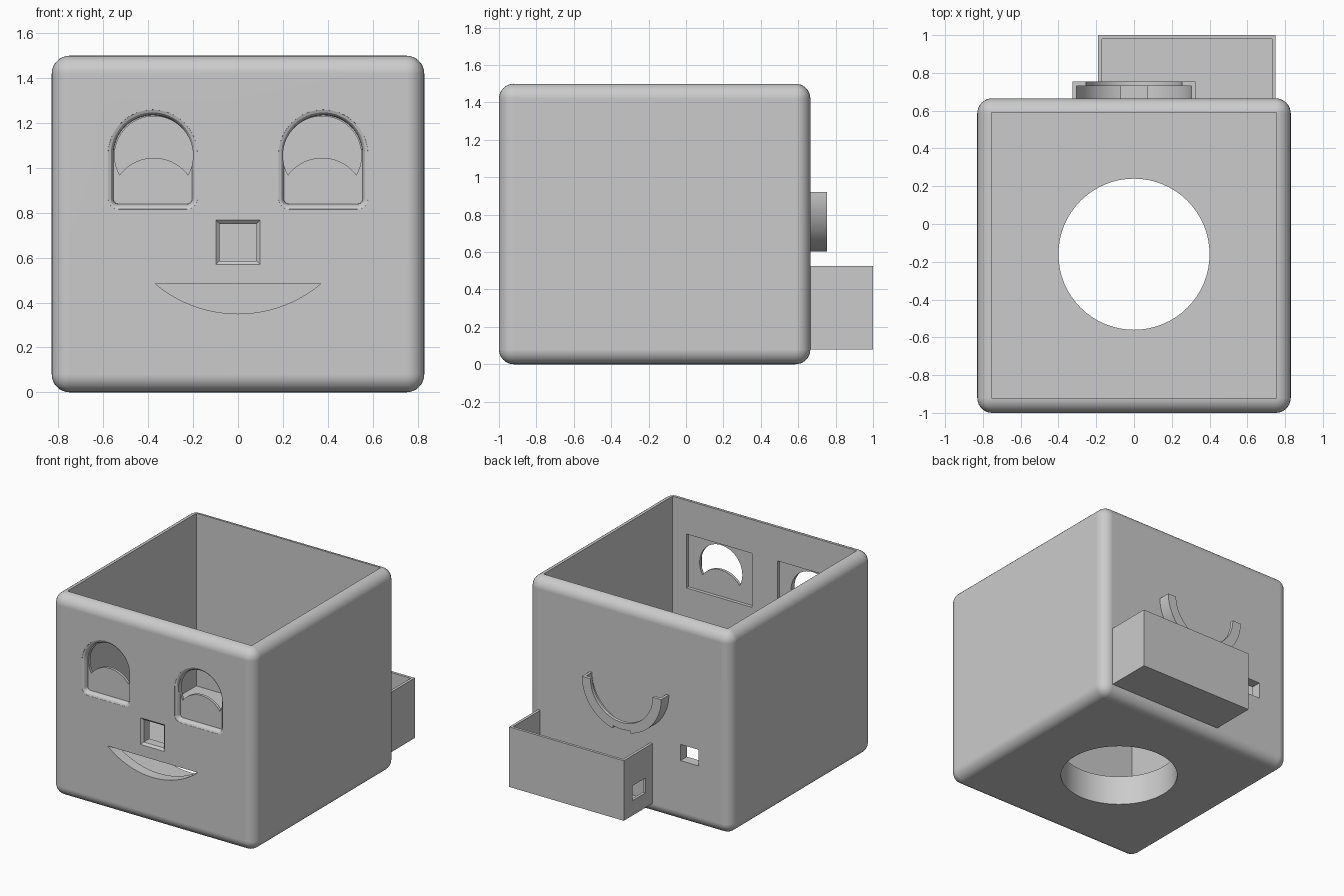
import bpy, bmesh
from math import sin, cos, radians

old = bpy.data.objects.get("Cube")
if old:
    bpy.data.objects.remove(old, do_unlink=True)

grey = bpy.data.materials.new("plain grey")
grey.use_nodes = True
grey.diffuse_color = (0.6, 0.6, 0.6, 1)
grey.node_tree.nodes["Principled BSDF"].inputs["Base Color"].default_value = (0.6, 0.6, 0.6, 1)


def finish(name, bm):
    bmesh.ops.recalc_face_normals(bm, faces=bm.faces)
    if bm.calc_volume(signed=True) < 0:
        bmesh.ops.reverse_faces(bm, faces=bm.faces)
    mesh = bpy.data.meshes.new(name)
    bm.to_mesh(mesh)
    bm.free()
    mesh.materials.append(grey)
    ob = bpy.data.objects.new(name, mesh)
    bpy.context.collection.objects.link(ob)
    return ob


def box(name, x, y, z, bevel=0):
    bm = bmesh.new()
    bmesh.ops.create_cube(bm, size=1)
    for v in bm.verts:
        v.co = [a + (b - a) * (c + 0.5) for (a, b), c in zip((x, y, z), v.co)]
    if bevel:
        bmesh.ops.bevel(bm, geom=bm.edges[:], offset=bevel, segments=8,
                        profile=0.5, affect='EDGES')
    return finish(name, bm)


def loft(name, rings):
    """Capped solid through (y, outline) rings, outlines given in x and z."""
    bm = bmesh.new()
    loops = [[bm.verts.new((x, y, z)) for x, z in pts] for y, pts in rings]
    for a, b in zip(loops, loops[1:]):
        for i in range(len(a)):
            j = (i + 1) % len(a)
            bm.faces.new((a[i], a[j], b[j], b[i]))
    bm.faces.new(loops[0])
    bm.faces.new(loops[-1])
    return finish(name, bm)


def arc(cx, cz, r, start, end, n=32):
    angles = [radians(start + (end - start) * i / n) for i in range(n + 1)]
    return [(cx + r * cos(a), cz + r * sin(a)) for a in angles]


def activate(ob):
    bpy.ops.object.select_all(action='DESELECT')
    ob.select_set(True)
    bpy.context.view_layer.objects.active = ob


def cut(target, cutter):
    mod = target.modifiers.new("cut", 'BOOLEAN')
    mod.operation = 'DIFFERENCE'
    mod.solver = 'EXACT'
    mod.object = cutter
    activate(target)
    bpy.ops.object.modifier_apply(modifier=mod.name)
    bpy.data.objects.remove(cutter, do_unlink=True)


def smooth(ob):
    activate(ob)
    bpy.ops.object.shade_smooth_by_angle(angle=radians(30))
    mod = ob.modifiers.new("normals", 'WEIGHTED_NORMAL')
    mod.keep_sharp = True


# Rounded shell, open at the top
body = box("head_shell", (-0.83, 0.83), (-1, 0.665), (0, 1.5), 0.08)
cut(body, box("cavity", (-0.755, 0.755), (-0.92, 0.59), (0.22, 2)))

# Round hole in the floor
bm = bmesh.new()
bmesh.ops.create_cone(bm, cap_ends=True, segments=64, radius1=0.4, radius2=0.4, depth=1)
bmesh.ops.translate(bm, verts=bm.verts, vec=(0, -0.16, 0))
cut(body, finish("floor_hole", bm))


# Eyes: arched pocket with rounded lip, crescent opening, inner panel recess
def eye_outline(g):
    return (arc(0.38, 1.06, 0.175 + g, 0, 180)
            + arc(0.227, 0.862, 0.022 + g, 180, 270, 6)
            + arc(0.533, 0.862, 0.022 + g, 270, 360, 6))


def flip(pts, side):
    return [(side * x, z) for x, z in pts]


crescent = arc(0.375, 1.055, 0.175, -30, 210, 48) + arc(0.375, 0.855, 0.19, 140, 40, 24)
lip = [(-1.02, 0.03), (-0.999, 0.024), (-0.994, 0.012), (-0.98, 0.002), (-0.965, 0)]
for s in (-1, 1):
    cut(body, loft("eye_pocket", [(y, flip(eye_outline(g), s)) for y, g in lip]))
    cut(body, box("eye_panel", sorted((s * 0.105, s * 0.64)), (-0.945, -0.85), (0.85, 1.25)))
    cut(body, loft("eye_opening", [(y, flip(crescent, s)) for y in (-1.05, -0.8)]))


# Square nose hole with a flared front edge
def square(h):
    return [(-h, 0.668 - h), (h, 0.668 - h), (h, 0.668 + h), (-h, 0.668 + h)]


cut(body, loft("nose_hole", [(y, square(h)) for y, h in
                             ((-1.02, 0.12), (-0.985, 0.083), (-0.8, 0.083))]))

# Smiling mouth slot
mouth = arc(0, 0.924, 0.574, 229.9, 310.1, 40)
cut(body, loft("mouth_slot", [(y, mouth) for y in (-1.1, -0.8)]))

# Cable hole in the back wall
cut(body, box("cable_hole", (-0.57, -0.42), (0.4, 0.8), (0.46, 0.58)))
smooth(body)


# Half-round holder on the back: wall split at the bottom, inner lip unbroken
def sector(name, inner, outer, start, end, y0, y1):
    pts = arc(0, 0.92, outer, start, end) + arc(0, 0.92, inner, end, start)
    smooth(loft(name, [(y0, pts), (y1, pts)]))


sector("holder_wall_right", 0.305, 0.325, 180, 257, 0.66, 0.755)
sector("holder_wall_left", 0.305, 0.325, 283, 360, 0.66, 0.755)
sector("holder_lip", 0.255, 0.306, 180, 360, 0.73, 0.755)

# Open tray on the back with a side cable hole
tray = box("back_tray", (-0.19, 0.75), (0.66, 1), (0.08, 0.525))
cut(tray, box("tray_cavity", (-0.17, 0.73), (0.6, 0.98), (0.1, 1)))
cut(tray, box("tray_hole", (-0.3, -0.1), (0.745, 0.895), (0.19, 0.3)))
